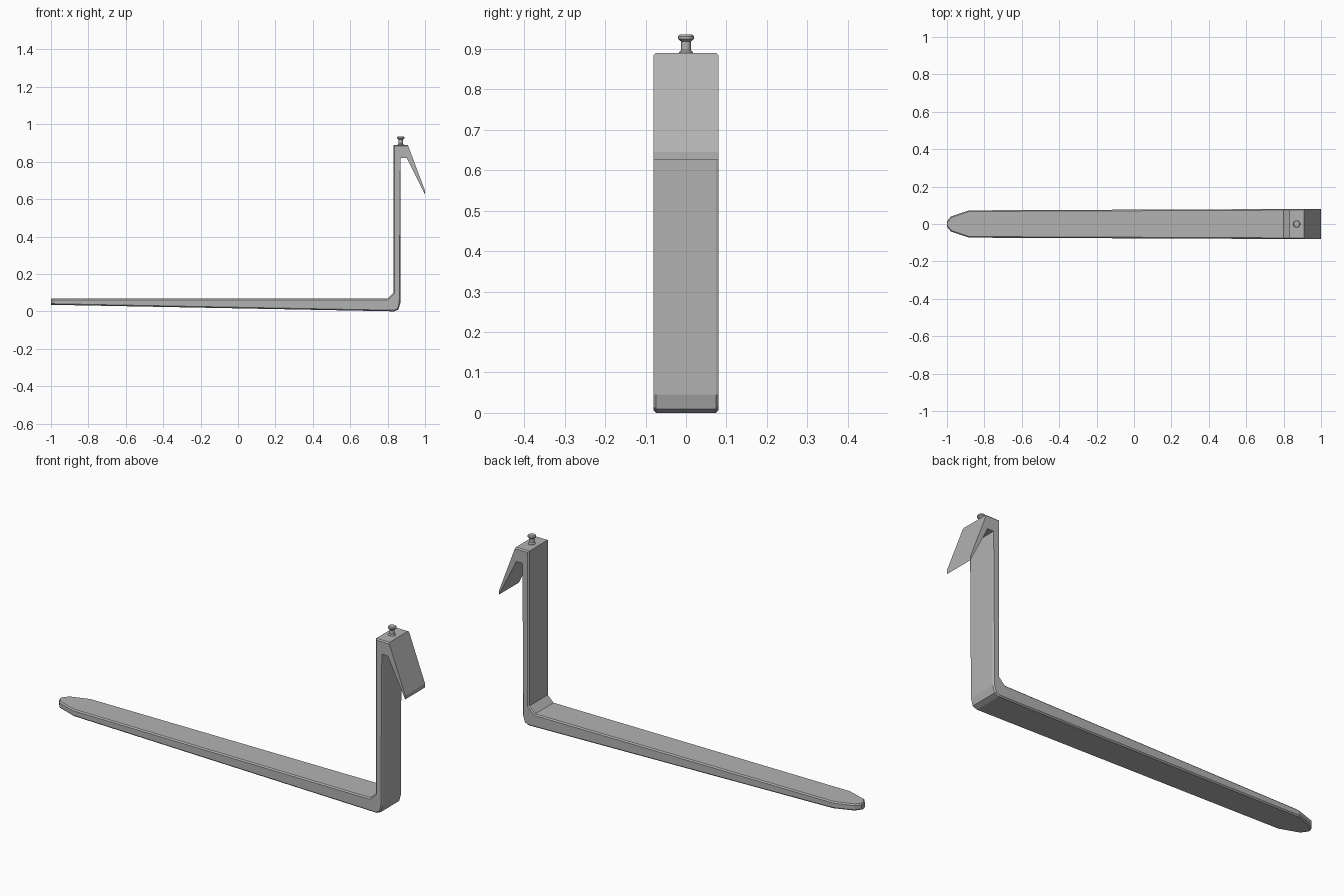
import bpy
import bmesh
import math
from mathutils import Vector

old = bpy.data.objects.get("Cube")
if old:
    bpy.data.objects.remove(old, do_unlink=True)

steel = bpy.data.materials.new("grey_steel")
steel.use_nodes = True
GREY = (0.45, 0.45, 0.45, 1)
steel.diffuse_color = GREY
steel.node_tree.nodes["Principled BSDF"].inputs["Base Color"].default_value = GREY


def finish(bm, name):
    bmesh.ops.recalc_face_normals(bm, faces=bm.faces)
    mesh = bpy.data.meshes.new(name)
    bm.to_mesh(mesh)
    bm.free()
    mesh.materials.append(steel)
    obj = bpy.data.objects.new(name, mesh)
    bpy.context.collection.objects.link(obj)
    return obj


# Half width of the fork along its length
STATIONS = [(-1.0, 0.014), (-0.98, 0.04), (-0.88, 0.073), (0.8, 0.08), (1.1, 0.08)]


def half_width(x):
    for (x0, w0), (x1, w1) in zip(STATIONS, STATIONS[1:]):
        if x <= x1:
            return w0 + (w1 - w0) * max(0, x - x0) / (x1 - x0)
    return STATIONS[-1][1]


# Side profile: blade, heel, shank and hook
PROFILE = [
    (-1, 0.035), (0.835, 0), (0.858, 0.01), (0.868, 0.045),
    (0.868, 0.82), (0.902, 0.82), (1, 0.625), (1, 0.645),
    (0.908, 0.89), (0.832, 0.89), (0.832, 0.1), (0.8, 0.068), (-1, 0.068),
]
bm = bmesh.new()
face = bm.faces.new([bm.verts.new((x, -1, z)) for x, z in PROFILE])
ext = bmesh.ops.extrude_face_region(bm, geom=[face])
moved = [v for v in ext["geom"] if isinstance(v, bmesh.types.BMVert)]
bmesh.ops.translate(bm, vec=(0, 2, 0), verts=moved)

# Cut across at each width station, then narrow towards the tip
for x, _ in STATIONS[1:-1]:
    bmesh.ops.bisect_plane(bm, geom=bm.verts[:] + bm.edges[:] + bm.faces[:],
                           plane_co=(x, 0, 0), plane_no=(1, 0, 0), dist=1e-5)
for v in bm.verts:
    v.co.y = math.copysign(half_width(v.co.x), v.co.y)
bmesh.ops.recalc_face_normals(bm, faces=bm.faces)

# Chamfer the long side edges, leaving the hook sharp
rims = []
for e in bm.edges:
    a, b = e.verts
    mid = (a.co + b.co) / 2
    across = a.co.y * b.co.y < 0
    tip_end = max(a.co.x, b.co.x) < -0.999
    if not across and not tip_end and mid.x < 0.875 and e.calc_face_angle(0) > 0.6:
        rims.append(e)
bmesh.ops.bevel(bm, geom=rims, offset=0.006, segments=1, affect='EDGES',
                profile=0.5, clamp_overlap=True)
finish(bm, "fork_arm")

# Locking pin, turned from a half profile
PIN = [(0, 0.885), (0.017, 0.885), (0.017, 0.892), (0.012, 0.897), (0.012, 0.918),
       (0.02, 0.925), (0.02, 0.931), (0.016, 0.935), (0, 0.935)]
bm = bmesh.new()
pts = [bm.verts.new((0.87 + r, 0, z)) for r, z in PIN]
edges = [bm.edges.new(pair) for pair in zip(pts, pts[1:])]
bmesh.ops.spin(bm, geom=pts + edges, cent=Vector((0.87, 0, 0)), axis=(0, 0, 1),
               angle=math.tau, steps=20, use_duplicate=False)
bmesh.ops.remove_doubles(bm, verts=bm.verts, dist=1e-4)
pin = finish(bm, "locking_pin")
bpy.ops.object.select_all(action='DESELECT')
pin.select_set(True)
bpy.context.view_layer.objects.active = pin
bpy.ops.object.shade_smooth_by_angle(angle=math.radians(30))
